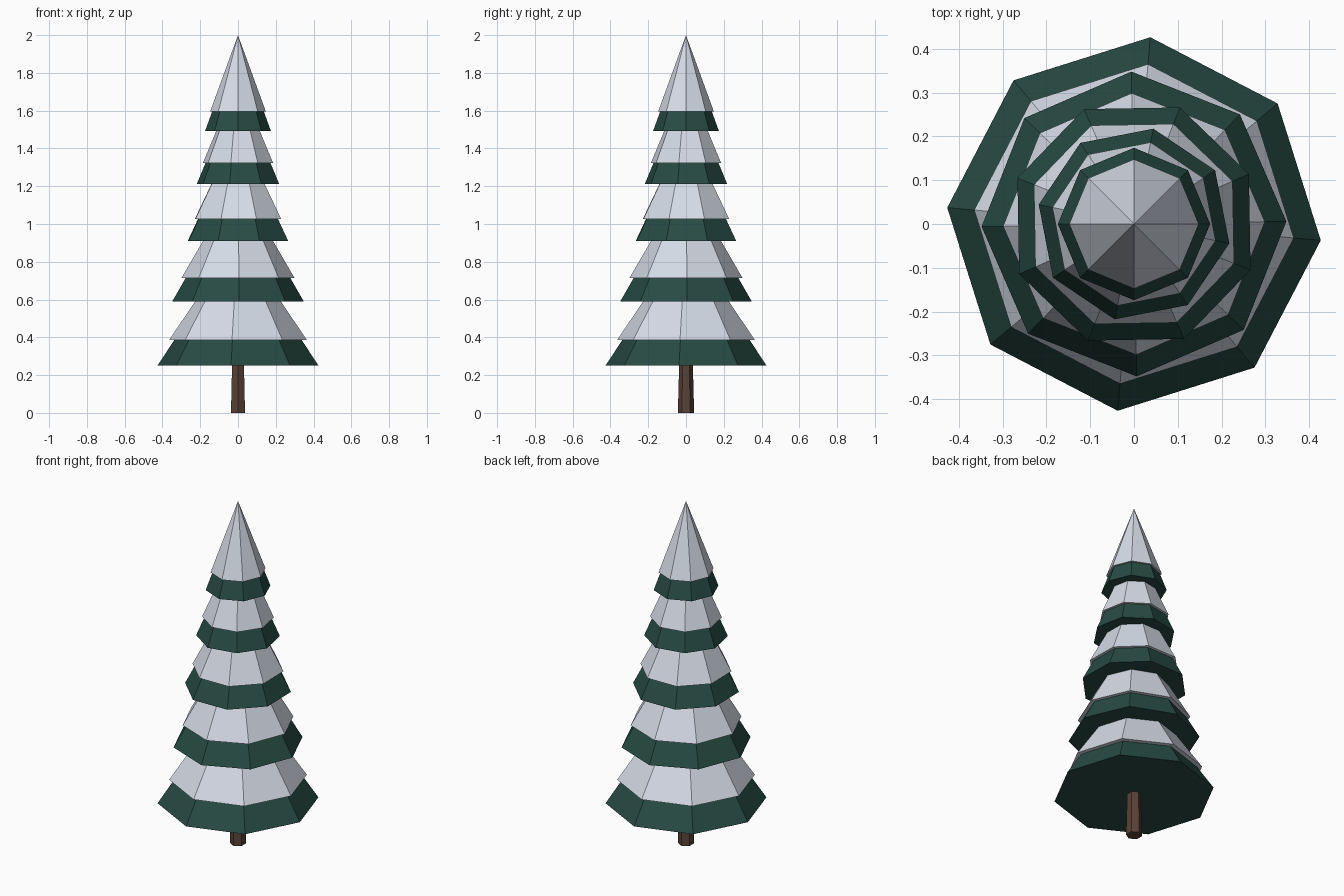
import bpy
import math

if "Cube" in bpy.data.objects:
    bpy.data.objects.remove(bpy.data.objects["Cube"], do_unlink=True)


def make_material(name, rgb):
    mat = bpy.data.materials.new(name)
    mat.use_nodes = True
    mat.diffuse_color = (*rgb, 1)
    mat.node_tree.nodes["Principled BSDF"].inputs["Base Color"].default_value = (*rgb, 1)
    return mat


def add_cone(name, sides, bottom, top, z_low, z_high, turn, mat):
    """Flat-shaded cone standing between two heights, turned about z."""
    bpy.ops.mesh.primitive_cone_add(
        vertices=sides, radius1=bottom, radius2=top, depth=z_high - z_low,
        location=(0, 0, (z_low + z_high) / 2), rotation=(0, 0, math.radians(turn)))
    obj = bpy.context.object
    obj.name = name
    obj.data.materials.append(mat)
    return obj


bark = make_material("brown bark", (0.10, 0.055, 0.037))
needles = make_material("dark green needles", (0.02, 0.07, 0.056))
snow = make_material("pale snow", (0.72, 0.77, 0.86))

# Trunk
add_cone("trunk", 6, 0.043, 0.03, 0, 0.5, 0, bark)

# Branch tiers: base height, base radius, snow line, green tip, snow tip, turn
tiers = [
    (0.25, 0.428, 0.385, 0.90, 0.93, -5),
    (0.59, 0.348, 0.715, 1.20, 1.23, 1),
    (0.91, 0.286, 1.027, 1.48, 1.51, 23.5),
    (1.213, 0.222, 1.322, 1.74, 1.77, -11.5),
    (1.493, 0.174, 1.595, 1.97, 2.0, 0),
]
for i, (base, radius, line, tip, snow_tip, turn) in enumerate(tiers, 1):
    add_cone(f"branch_tier_{i}", 8, radius, 0, base, tip, turn, needles)
    # Snow cap overhangs the branches slightly
    cap = radius * (tip - line) / (tip - base) * 1.08
    add_cone(f"snow_cap_{i}", 8, cap, 0, line, snow_tip, turn, snow)
